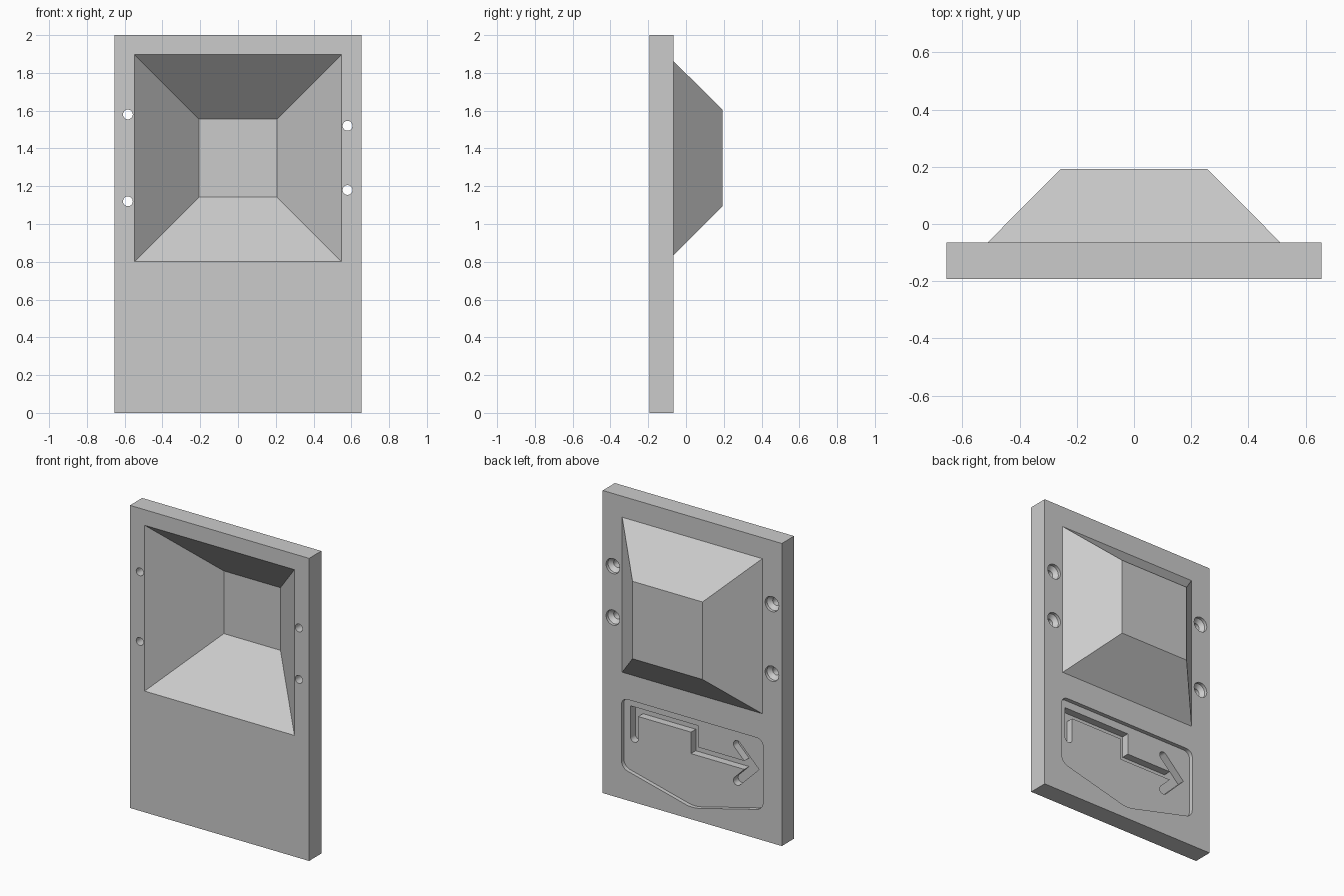
import bpy, bmesh, math
from mathutils import Vector

cube = bpy.data.objects.get("Cube")
if cube:
    bpy.data.objects.remove(cube, do_unlink=True)

FRONT, BACK, REAR = -0.193, -0.065, 0.193   # y of plate front, plate back, hood back
HOOD_Z = 1.349                              # height of the hood centre
RECESS_Y, GROOVE_Y = BACK - 0.027, BACK - 0.077

grey = bpy.data.materials.new("plain grey")
grey.use_nodes = True
colour = (0.6, 0.6, 0.6, 1)
grey.diffuse_color = colour
grey.node_tree.nodes["Principled BSDF"].inputs["Base Color"].default_value = colour


def loft(name, rings, bevel=0):
    """Solid through rings of 3D points; bevel rounds the lengthwise edges."""
    bm = bmesh.new()
    loops = [[bm.verts.new(p) for p in ring] for ring in rings]
    n = len(loops[0])
    for a, b in zip(loops, loops[1:]):
        for i in range(n):
            j = (i + 1) % n
            bm.faces.new((a[i], a[j], b[j], b[i]))
    bm.faces.new(loops[0])
    bm.faces.new(loops[-1])
    if bevel:
        sides = [e for e in bm.edges if abs(e.verts[0].co.y - e.verts[1].co.y) > 0.001]
        bmesh.ops.bevel(bm, geom=sides, offset=bevel, segments=6, profile=0.5, affect='EDGES')
    bmesh.ops.recalc_face_normals(bm, faces=bm.faces)
    mesh = bpy.data.meshes.new(name)
    bm.to_mesh(mesh)
    bm.free()
    obj = bpy.data.objects.new(name, mesh)
    bpy.context.collection.objects.link(obj)
    mesh.materials.append(grey)
    return obj


def rect(hx, hz, zc, y):
    return [(sx * hx, y, zc + sz * hz) for sx, sz in ((-1, -1), (1, -1), (1, 1), (-1, 1))]


def circle(x, z, r, y, n=32):
    return [(x + r * math.cos(2 * math.pi * i / n), y, z + r * math.sin(2 * math.pi * i / n))
            for i in range(n)]


def prism(name, outline, y0, y1, bevel=0):
    return loft(name, [[(x, y, z) for x, z in outline] for y in (y0, y1)], bevel)


def combine(target, other, operation):
    mod = target.modifiers.new(operation.title(), 'BOOLEAN')
    mod.operation, mod.solver, mod.object = operation, 'EXACT', other
    bpy.context.view_layer.objects.active = target
    bpy.ops.object.modifier_apply(modifier=mod.name)
    bpy.data.objects.remove(other, do_unlink=True)


def stroke(a, b, square_a, square_b, half=0.028):
    """Outline of a bar from a to b with square or round ends."""
    a, b = Vector(a), Vector(b)
    along = (b - a).normalized()
    side = Vector((-along.y, along.x))
    points = []
    for centre, d, s, square in ((b, along, side, square_b), (a, -along, -side, square_a)):
        if square:
            points += [centre + (d - s) * half, centre + (d + s) * half]
        else:
            for i in range(13):
                t = math.pi * (i / 12 - 0.5)
                points.append(centre + (d * math.cos(t) + s * math.sin(t)) * half)
    return points


# Plate with the hollow hood on its back
panel = loft("panel_with_hood", [rect(0.655, 1, 1, FRONT), rect(0.655, 1, 1, BACK)])
hood = loft("hood", [rect(0.542, 0.542, HOOD_Z, BACK - 0.03),
                     rect(0.256, 0.256, HOOD_Z, REAR)])
combine(panel, hood, 'UNION')
cavity = loft("cavity", [rect(0.558, 0.558, HOOD_Z, FRONT - 0.01),
                         rect(0.207, 0.207, HOOD_Z, FRONT + 0.341)])
combine(panel, cavity, 'DIFFERENCE')

# Countersunk screw holes
for x, z in ((-0.583, 1.58), (-0.583, 1.12), (0.58, 1.52), (0.58, 1.18)):
    profile = ((0.026, FRONT - 0.02), (0.026, BACK - 0.045), (0.05, BACK - 0.02),
               (0.05, BACK + 0.02))
    screw = loft("screw_hole", [circle(x, z, r, y) for r, y in profile])
    combine(panel, screw, 'DIFFERENCE')

# Rounded shield recess on the back
shield = [(-0.518, 0.667), (0.518, 0.667), (0.518, 0.205), (0, 0.075), (-0.518, 0.205)]
combine(panel, prism("shield", shield, RECESS_Y, BACK + 0.05, 0.045), 'DIFFERENCE')

# Stepped arrow groove inside the recess
low, high, left, tip = 0.446, 0.588, 0.442, -0.43
strokes = (((left, 0.41), (left, high), False, True),
           ((left, high), (0, high), True, True),
           ((0, high), (0, low), True, True),
           ((0, low), (tip, low), True, False),
           ((tip, low), (tip + 0.12, low + 0.12), True, False),
           ((tip, low), (tip + 0.12, low - 0.12), True, False))
for s in strokes:
    combine(panel, prism("groove", stroke(*s), GROOVE_Y, BACK + 0.05), 'DIFFERENCE')

bpy.ops.object.select_all(action='DESELECT')
panel.select_set(True)
bpy.context.view_layer.objects.active = panel
bpy.ops.object.shade_smooth_by_angle(angle=math.radians(30))
